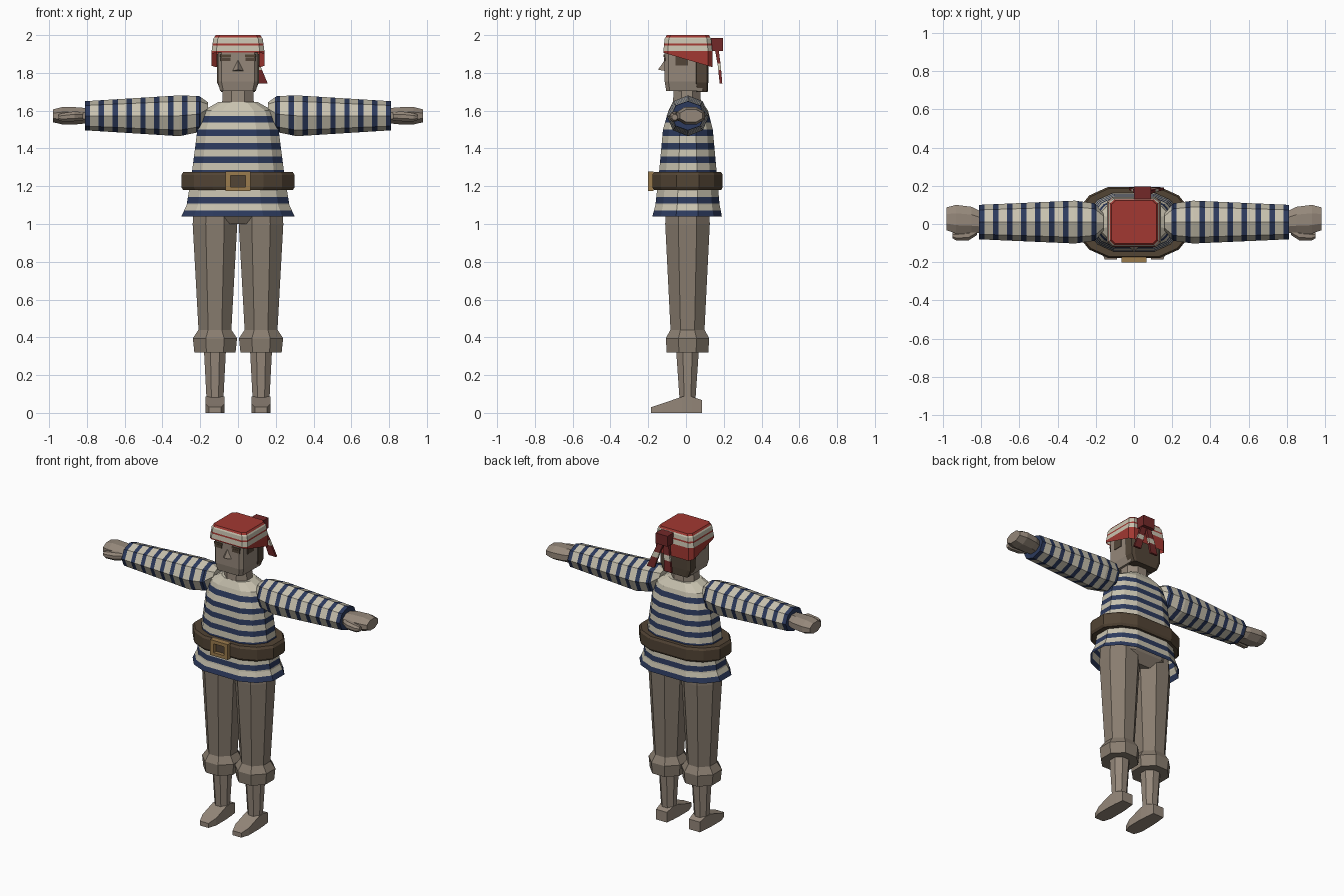
import bpy, bmesh
from math import sin, cos, pi
from mathutils import Vector

if "Cube" in bpy.data.objects:
    bpy.data.objects.remove(bpy.data.objects["Cube"])


def material(name, *rgb):
    m = bpy.data.materials.new(name)
    m.use_nodes = True
    m.diffuse_color = (*rgb, 1)
    m.node_tree.nodes["Principled BSDF"].inputs["Base Color"].default_value = (*rgb, 1)
    return m


SKIN = material("skin", .30, .245, .195)
CLOTH = material("trouser cloth", .25, .205, .16)
CREAM = material("cream", .58, .54, .43)
NAVY = material("navy", .025, .042, .11)
RED = material("red", .36, .04, .032)
DARKRED = material("dark red", .17, .022, .022)
LEATHER = material("leather", .085, .058, .035)
GOLD = material("brass", .33, .2, .075)
HAIR = material("dark brown", .085, .06, .04)


def finish(bm, name, mats, rule=None):
    bmesh.ops.recalc_face_normals(bm, faces=bm.faces[:])
    if rule:
        for f in bm.faces:
            f.material_index = rule(f.calc_center_median())
    me = bpy.data.meshes.new(name)
    bm.to_mesh(me)
    bm.free()
    for m in mats:
        me.materials.append(m)
    ob = bpy.data.objects.new(name, me)
    bpy.context.collection.objects.link(ob)
    return ob


def ngon(n, flat=True):
    """Unit outline with n sides that fills -1..1."""
    off, r = (.5, 1 / cos(pi / n)) if flat else (0, 1)
    return [(r * cos((i + off) * 2 * pi / n), r * sin((i + off) * 2 * pi / n)) for i in range(n)]


def quad_symmetric(corner):
    """Mirror one quadrant of an outline into all four."""
    c = list(corner)
    half = c + [(-x, y) for x, y in reversed(c)]
    return half + [(-x, -y) for x, y in half]


OCT, DIAMOND = ngon(8), ngon(8, False)
BLOCK = quad_symmetric([(1, .82), (.82, 1)])
BODY = quad_symmetric([(1, .32), (.78, .76), (.45, 1)])
BOX = quad_symmetric([(1, 1)])


def loft(outline, stations, axis="z", caps=(True, True)):
    """Each station: position on axis, centre (a, b), half sizes (a, b)."""
    bm = bmesh.new()
    rings = []
    for t, ca, cb, ra, rb in stations:
        ring = []
        for u, v in outline:
            a, b = ca + u * ra, cb + v * rb
            ring.append(bm.verts.new({"z": (a, b, t), "x": (t, a, b), "y": (a, t, b)}[axis]))
        rings.append(ring)
    n = len(outline)
    for lo, hi in zip(rings, rings[1:]):
        for i in range(n):
            j = (i + 1) % n
            bm.faces.new((lo[i], lo[j], hi[j], hi[i]))
    for use, ring in zip(caps, (rings[0], rings[-1])):
        if use:
            bm.faces.new(ring)
    return bm


def cut(bm, axis, positions):
    normal = Vector([axis == k for k in "xyz"])
    for p in positions:
        bmesh.ops.bisect_plane(bm, geom=bm.verts[:] + bm.edges[:] + bm.faces[:],
                               plane_co=normal * p, plane_no=normal)


def box(name, mat, lo, hi):
    mid = [(a + b) / 2 for a, b in zip(lo, hi)]
    r = [(b - a) / 2 for a, b in zip(lo, hi)]
    return finish(loft(BOX, [(z, mid[0], mid[1], r[0], r[1]) for z in (lo[2], hi[2])]), name, [mat])


# Shirt body with horizontal stripes, open at the hem
PITCH, BAND = .0715, .017
shirt = loft(BODY, [(1.04, 0, .006, .30, .184), (1.10, 0, .008, .272, .17), (1.28, 0, .01, .243, .152),
                    (1.5, 0, .01, .215, .132), (1.6, 0, .012, .185, .105), (1.645, 0, .008, .105, .078)],
             caps=(False, True))
rows = [1.555 - k * PITCH for k in range(8)]
cut(shirt, "z", [z + d for z in rows for d in (-BAND, BAND)])
finish(shirt, "shirt_body", [CREAM, NAVY], lambda c: int(any(abs(c.z - z) < BAND for z in rows)))

# Belt and buckle
finish(loft(BODY, [(1.18, 0, .008, .29, .178), (1.195, 0, .008, .30, .186),
                   (1.26, 0, .008, .30, .186), (1.275, 0, .008, .29, .178)]), "belt", [LEATHER])
for side in (-1, 1):
    x = side * .052
    box("buckle_side", GOLD, (x - .013, -.202, 1.175), (x + .013, -.172, 1.278))
for z in (1.175, 1.256):
    box("buckle_bar", GOLD, (-.04, -.202, z), (.04, -.172, z + .022))

# Pelvis under the shirt
finish(loft(BODY, [(1.0, 0, .008, .09, .09), (1.06, 0, .008, .225, .13),
                   (1.2, 0, .008, .22, .135)]), "trouser_seat", [CLOTH])

for side, word in ((-1, "right"), (1, "left")):
    # Trouser leg with rolled cuff, shin and foot
    x = side * .122
    finish(loft(OCT, [(.32, x, .008, .109, .11), (.395, x, .008, .117, .115), (.44, x, .008, .087, .09),
                      (1.0, x, .008, .118, .118), (1.1, x, .008, .11, .115)]), word + "_trouser_leg", [CLOTH])
    finish(loft(OCT, [(.04, x, .008, .043, .04), (.33, x, .008, .058, .06)]), word + "_shin", [SKIN])
    finish(loft(BOX, [(-.185, x, .015, .032, .015), (-.13, x, .024, .05, .024), (-.02, x, .043, .05, .043),
                      (.03, x, .043, .046, .043), (.085, x, .034, .04, .034)], "y"), word + "_foot", [SKIN])

    # Striped sleeve
    s = side
    sleeve = loft(DIAMOND, [(s * .16, .01, 1.61, .045, .035), (s * .205, .01, 1.582, .098, .095),
                            (s * .31, .01, 1.573, .112, .108), (s * .81, .01, 1.573, .09, .077)], "x")
    cols = [s * (.797 - k * .0735) for k in range(9)]
    cut(sleeve, "x", [c + d for c in cols for d in (-.014, .014)])
    finish(sleeve, word + "_sleeve", [CREAM, NAVY],
           lambda c: int(any(abs(c.x - p) < .014 for p in cols)))

    # Mitten hand and thumb
    finish(loft(OCT, [(s * .8, .01, 1.573, .055, .04), (s * .85, .02, 1.573, .07, .045),
                      (s * .93, .025, 1.573, .075, .046), (s * .98, .027, 1.573, .06, .034)], "x"),
           word + "_hand", [SKIN])
    finish(loft(OCT, [(s * .82, -.035, 1.57, .022, .022), (s * .865, -.06, 1.57, .026, .026),
                      (s * .93, -.064, 1.565, .022, .022), (s * .95, -.06, 1.565, .014, .015)], "x"),
           word + "_thumb", [SKIN])

    # Eye, brow and sideburn plates
    box(word + "_eye", HAIR, (s * .066 - .027, -.117, 1.862), (s * .066 + .027, -.109, 1.882))
    box(word + "_brow", LEATHER, (s * .066 - .03, -.119, 1.884), (s * .066 + .03, -.11, 1.897))
    box(word + "_sideburn", HAIR, (s * .107 - .004, -.055, 1.84), (s * .107 + .004, .01, 1.9))

# Neck and head
finish(loft(OCT, [(1.62, 0, .005, .085, .075), (1.72, 0, .005, .08, .07)]), "neck", [SKIN])
finish(loft(BLOCK, [(1.705, 0, 0, .095, .105), (1.755, 0, 0, .107, .113), (1.95, 0, 0, .107, .113)]),
       "head", [SKIN])
finish(loft(BLOCK, [(1.70, 0, .085, .09, .03), (1.75, 0, .083, .111, .035), (1.9, 0, .083, .113, .035)]),
       "back_hair", [HAIR])

# Wedge nose
nose = bmesh.new()
nv = [nose.verts.new(p) for p in ((-.032, -.11, 1.81), (.032, -.11, 1.81), (0, -.11, 1.872), (0, -.148, 1.817))]
for tri in ((0, 1, 2), (0, 1, 3), (1, 2, 3), (2, 0, 3)):
    nose.faces.new([nv[i] for i in tri])
finish(nose, "nose", [SKIN])

# Head scarf: slanted lower edge, red and cream bands
scarf = loft(BLOCK, [(1.88, 0, .01, .14, .13), (1.915, 0, .01, .14, .13),
                     (1.98, 0, .01, .131, .123), (2.0, 0, .01, .118, .112)], caps=(False, True))
for v in scarf.verts:
    if v.co.z < 1.9:
        v.co.z = 1.907 - .077 * (v.co.y + .12) / .26
cut(scarf, "z", [1.945, 1.955, 1.988])
finish(scarf, "head_scarf", [RED, CREAM],
       lambda c: int(1.915 < c.z < 1.988 and not 1.945 < c.z < 1.955))

# Scarf knot and two hanging tails with a pale band
box("scarf_knot", DARKRED, (0, .125, 1.915), (.088, .196, 1.985))
for word, x0, x1 in (("left", .06, .13), ("right", .03, 0)):
    tail = loft(BOX, [(1.745, x1, .185, .027, .007), (1.84, (x0 + x1) / 2, .176, .022, .008),
                      (1.93, x0, .162, .018, .01)])
    cut(tail, "z", [1.815, 1.85])
    finish(tail, word + "_scarf_tail", [DARKRED, CREAM], lambda c: int(1.815 < c.z < 1.85))
